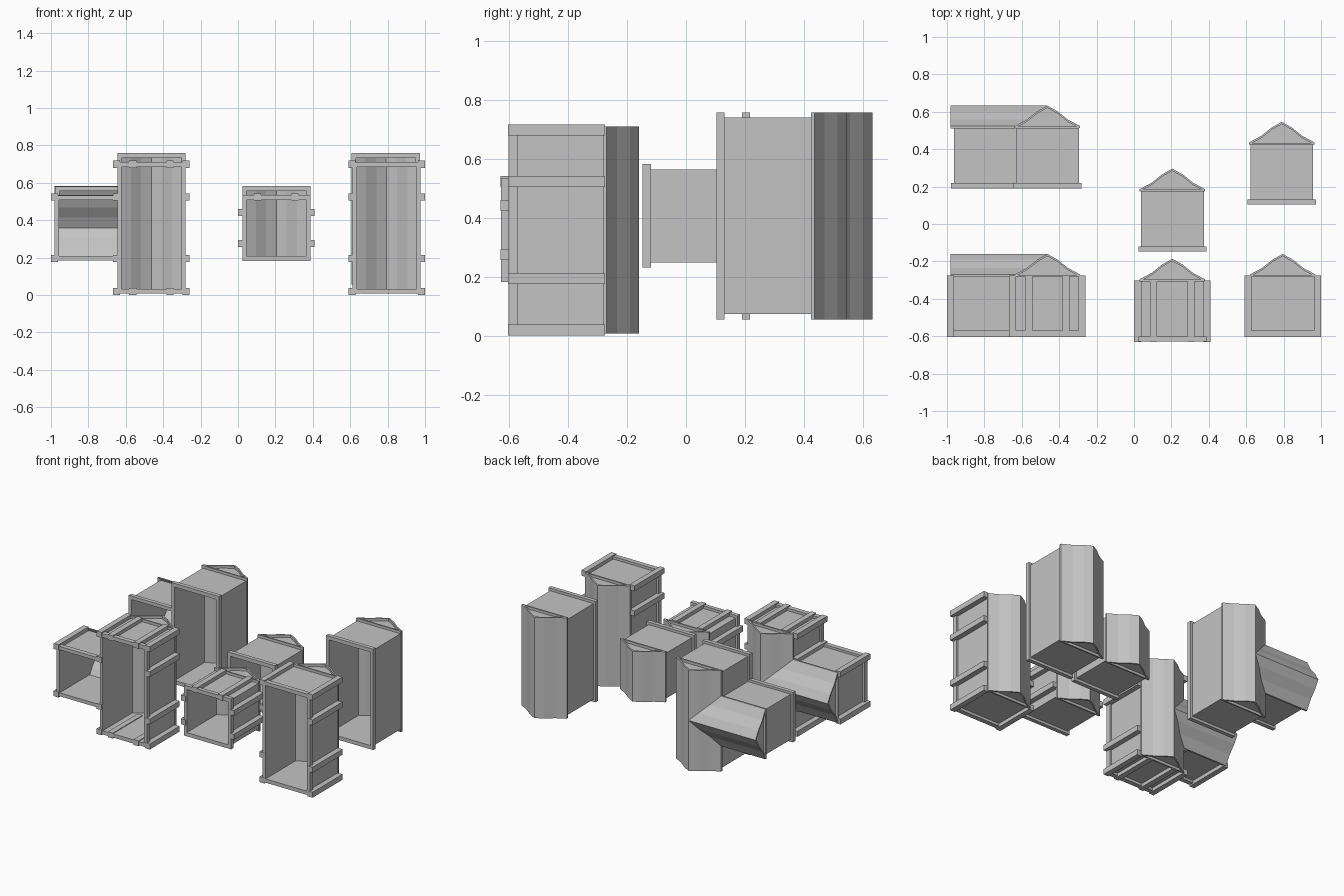
import bpy, bmesh

if "Cube" in bpy.data.objects:
    bpy.data.objects.remove(bpy.data.objects["Cube"])

gray = bpy.data.materials.new("plain gray")
gray.diffuse_color = (0.55, 0.55, 0.55, 1)
gray.use_nodes = True
gray.node_tree.nodes["Principled BSDF"].inputs["Base Color"].default_value = gray.diffuse_color

# Shared dimensions: houses lie on their backs, ridge toward +y, open underside toward -y
EAVE = 0.325
SLOPE = [(0, 0.118), (0.055, 0.087), (0.11, 0.043), (0.175, 0.008)]  # half roof profile
W, T, SILL = 0.168, 0.008, 0.182      # wall half width, wall thickness, sill half width
BEAM = 0.019                          # half beam size


def box(bm, x0, x1, y0, y1, z0, z1):
    res = bmesh.ops.create_cube(bm, size=1)
    for v in res["verts"]:
        v.co.x = x0 + (v.co.x + 0.5) * (x1 - x0)
        v.co.y = y0 + (v.co.y + 0.5) * (y1 - y0)
        v.co.z = z0 + (v.co.z + 0.5) * (z1 - z0)


def prism(bm, pts, place, start, end):
    """Extrude (width, height) points; start and end give the length at each width."""
    a = [bm.verts.new(place(w, h, start(w))) for w, h in pts]
    b = [bm.verts.new(place(w, h, end(w))) for w, h in pts]
    n = len(pts)
    bm.faces.new(a)
    bm.faces.new(b[::-1])
    for i in range(n):
        bm.faces.new((a[i], b[i], b[(i + 1) % n], a[(i + 1) % n]))


def finish(bm, name):
    bmesh.ops.recalc_face_normals(bm, faces=bm.faces[:])
    me = bpy.data.meshes.new(name)
    bm.to_mesh(me)
    bm.free()
    me.materials.append(gray)
    bpy.context.collection.objects.link(bpy.data.objects.new(name, me))


def roof_profile(thick=0.012):
    top = [(-w, h) for w, h in SLOPE[:0:-1]] + SLOPE
    return [(w, EAVE + h) for w, h in top] + [(w, EAVE + h - thick) for w, h in top[::-1]]


def gable_wall(half):
    top = [(-w, h) for w, h in SLOPE[2:0:-1]] + SLOPE[:3]
    return ([(-half, 0.004), (-half, EAVE + 0.004)] + [(w, EAVE + h - 0.006) for w, h in top]
            + [(half, EAVE + 0.004), (half, 0.004)])


def house(name, cx, y0, cz, hz, wing_x=None, sill_h=0.028):
    """hz is the half length of the walls; wing_x is the outer end of a side wing."""
    place = lambda w, h, l: (cx + w, y0 + h, cz + l)
    side = lambda w, h, l: (l, y0 + h, cz + w)
    rz, wz = hz + 0.018, 0.158

    # Walls with gables
    bm = bmesh.new()
    for s in (-1, 1):
        xo, xi = cx + s * W, cx + s * (W - T)
        box(bm, min(xo, xi), max(xo, xi), y0, y0 + EAVE + 0.004, cz - hz, cz + hz)
        prism(bm, gable_wall(W), place, lambda w: s * (hz - T), lambda w: s * hz)
    if wing_x is not None:
        for s in (-1, 1):
            zo, zi = cz + s * wz, cz + s * (wz - T)
            box(bm, wing_x, cx - W, y0, y0 + EAVE + 0.004, min(zo, zi), max(zo, zi))
        prism(bm, gable_wall(wz), side, lambda w: wing_x, lambda w: wing_x + T)
    finish(bm, name + "_walls")

    # Sill frame around the open underside
    bm = bmesh.new()
    y1 = y0 + sill_h
    for s in (-1, 1):
        a, b = sorted((cx + s * SILL, cx + s * (W - T)))
        box(bm, a, b, y0, y1, cz - rz, cz + rz)
        a, b = sorted((cz + s * rz, cz + s * (hz - T)))
        box(bm, cx - SILL, cx + SILL, y0, y1, a, b)
        if wing_x is not None:
            a, b = sorted((cz + s * 0.174, cz + s * (wz - T)))
            box(bm, wing_x - 0.016, cx - W, y0, y1, a, b)
    if wing_x is not None:
        box(bm, wing_x - 0.016, wing_x + T, y0, y1, cz - 0.174, cz + 0.174)
    finish(bm, name + "_sill")

    # Roof, with the wing roof mitred into the main slope
    bm = bmesh.new()
    prism(bm, roof_profile(), place, lambda w: -rz, lambda w: rz)
    if wing_x is not None:
        prism(bm, roof_profile(), side, lambda w: wing_x - 0.018, lambda w: cx - abs(w))
    finish(bm, name + "_roof")

    # Thin cornices under the gables
    bm = bmesh.new()
    for s in (-1, 1):
        a, b = sorted((cz + s * (hz - 0.004), cz + s * rz))
        box(bm, cx - 0.17, cx + 0.17, y0 + EAVE - 0.004, y0 + EAVE + 0.006, a, b)
    if wing_x is not None:
        box(bm, wing_x - 0.018, wing_x + 0.004, y0 + EAVE - 0.004, y0 + EAVE + 0.006,
            cz - 0.17, cz + 0.17)
    finish(bm, name + "_cornices")


def beams(name, y0, spots):
    """Square timbers running from the underside to the eaves."""
    bm = bmesh.new()
    for x, z in spots:
        box(bm, x - BEAM, x + BEAM, y0 - 0.002, y0 + EAVE + 0.003, z - BEAM, z + BEAM)
    finish(bm, name + "_timbers")


BACK, FRONT = 0.407, 0.359            # centre heights of the two rows
LONG, SHORT = 0.334, 0.158            # half wall lengths
P = 0.186                             # timber offset from a house centre

# Plain row
house("plain_winged_house", -0.463, 0.19, BACK, LONG, wing_x=-0.962)
house("plain_short_house", 0.205, -0.147, BACK, SHORT)
house("plain_long_house", 0.79, 0.103, BACK, LONG)

# Timbered row
house("timber_winged_house", -0.463, -0.603, FRONT, LONG, wing_x=-0.964, sill_h=0.033)
house("timber_short_house", 0.205, -0.629, FRONT, SHORT)
house("timber_long_house", 0.795, -0.603, FRONT, LONG, sill_h=0.033)

tall = [(s * P, z) for s in (-1, 1) for z in (-0.34, -0.165, 0.165, 0.34)]
ends = [(x, z) for x in (-0.1, 0.1) for z in (-0.34, 0.34)]
beams("timber_winged_house", -0.603,
      [(-0.463 + x, FRONT + z) for x, z in tall + ends]
      + [(-0.981, FRONT + z) for z in (-0.165, 0.165)])
beams("timber_long_house", -0.603, [(0.795 + x, FRONT + z) for x, z in tall])
beams("timber_short_house", -0.629,
      [(0.205 + s * P, FRONT + z) for s in (-1, 1) for z in (-0.083, 0.083)]
      + [(0.205 + s * 0.1, FRONT + 0.165) for s in (-1, 1)])
